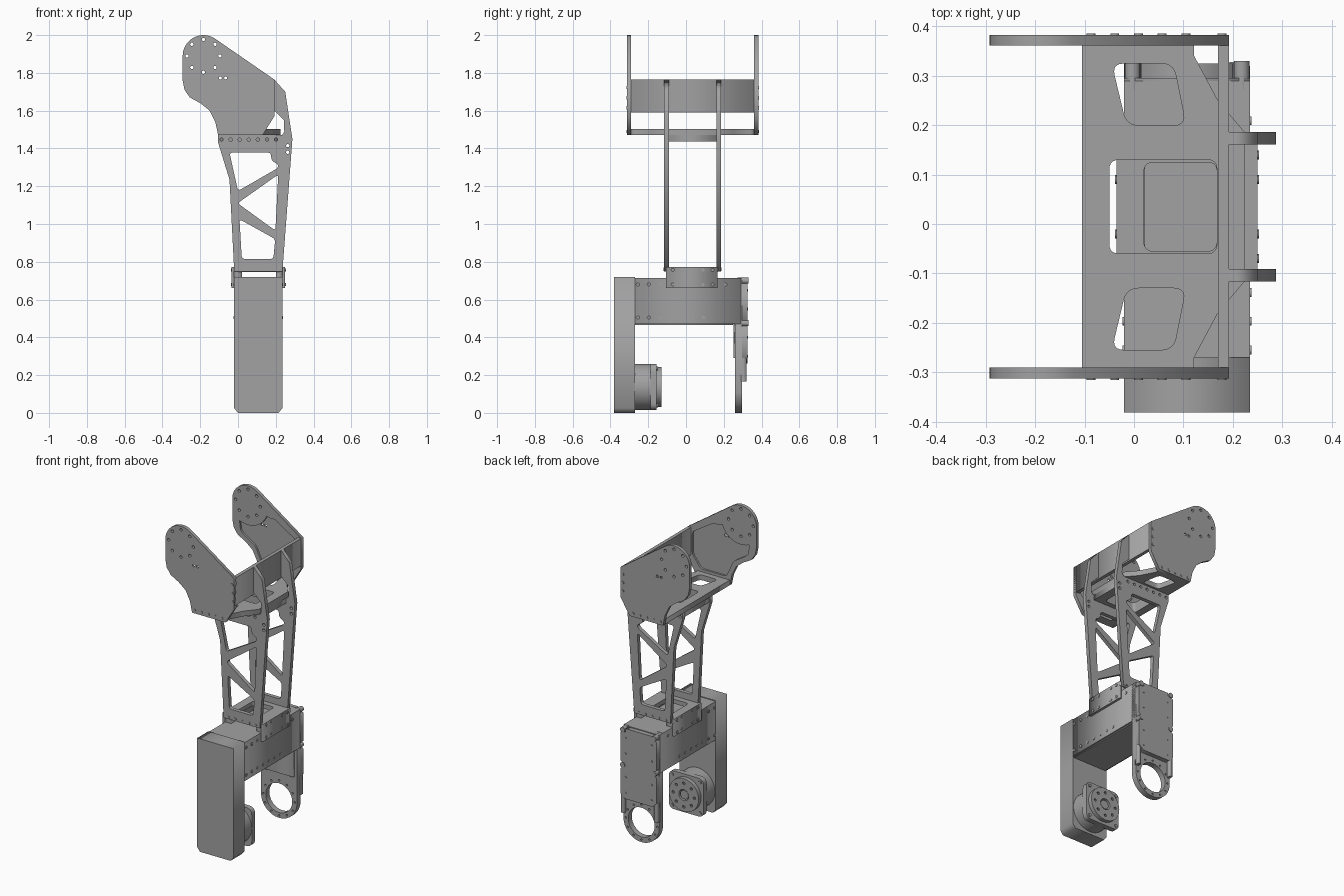
import bpy
from math import sin, cos, pi, radians
from mathutils import Vector, Matrix

old = bpy.data.objects.get("Cube")
if old:
    bpy.data.objects.remove(old, do_unlink=True)

metal = bpy.data.materials.new("machined grey")
metal.use_nodes = True
GREY = (0.36, 0.36, 0.36, 1)
metal.diffuse_color = GREY
metal.node_tree.nodes["Principled BSDF"].inputs["Base Color"].default_value = GREY

# Local plate plane (u, v, normal) to world, for each normal axis
FRAMES = {
    "x": Matrix(((0, 0, 1), (1, 0, 0), (0, 1, 0))),
    "y": Matrix(((1, 0, 0), (0, 0, -1), (0, 1, 0))),
    "z": Matrix.Identity(3),
}


def circle(u, v, r, n=16):
    return [(u + r * cos(2 * pi * i / n), v + r * sin(2 * pi * i / n)) for i in range(n)]


def arc(u, v, r, a, b, n=12):
    angles = [radians(a + (b - a) * i / n) for i in range(n + 1)]
    return [(u + r * cos(t), v + r * sin(t)) for t in angles]


def rect(u0, u1, v0, v1):
    return [(u0, v0), (u1, v0), (u1, v1), (u0, v1)]


def rounded(points, r, n=5):
    out = []
    for i, p in enumerate(points):
        p = Vector(p)
        ends = []
        for q in (Vector(points[i - 1]), Vector(points[(i + 1) % len(points)])):
            d = q - p
            ends.append(p + d.normalized() * min(r, d.length * 0.45))
        for k in range(n + 1):
            t = k / n
            out.append(tuple(ends[0] * (1 - t) ** 2 + p * 2 * t * (1 - t) + ends[1] * t * t))
    return out


def plate(name, axis, low, high, outline, holes=(), smooth=False):
    """Flat outline with holes, extruded along an axis from low to high."""
    curve = bpy.data.curves.new(name, "CURVE")
    curve.dimensions = "2D"
    curve.fill_mode = "BOTH"
    curve.extrude = (high - low) / 2
    for loop in [outline, *holes]:
        spline = curve.splines.new("POLY")
        spline.points.add(len(loop) - 1)
        for point, (u, v) in zip(spline.points, loop):
            point.co = (u, v, 0, 1)
        spline.use_cyclic_u = True
    temp = bpy.data.objects.new(name, curve)
    bpy.context.collection.objects.link(temp)
    bpy.context.view_layer.update()
    mesh = bpy.data.meshes.new_from_object(
        temp.evaluated_get(bpy.context.evaluated_depsgraph_get()))
    bpy.data.objects.remove(temp, do_unlink=True)
    bpy.data.curves.remove(curve)
    mesh.transform(FRAMES[axis].to_4x4())
    shift = Vector((0, 0, 0))
    shift["xyz".index(axis)] = (low + high) / 2
    mesh.transform(Matrix.Translation(shift))
    mesh.materials.clear()
    mesh.materials.append(metal)
    obj = bpy.data.objects.new(name, mesh)
    bpy.context.collection.objects.link(obj)
    if smooth:
        bpy.ops.object.select_all(action="DESELECT")
        obj.select_set(True)
        bpy.context.view_layer.objects.active = obj
        bpy.ops.object.shade_smooth_by_angle(angle=radians(35))
    return obj


def box(name, x, y, z):
    return plate(name, "z", z[0], z[1], rect(*x, *y))


def bolts(name, axis, low, high, spots, r=0.009):
    for u, v in spots:
        plate(name, axis, low, high, circle(u, v, r, 10))


MID = 0.035          # centre plane of the upper frame
X0, X1 = -0.02, 0.235  # width of the lower body
CX = 0.107           # joint axis

# Upper side plates: outer skin plus a thicker rim around an inner pocket
HUB = (-0.183, 1.89)
side = arc(*HUB, 0.11, 55, 180) + [
    (-0.293, 1.76), (-0.283, 1.71), (-0.255, 1.67), (-0.2, 1.64), (-0.15, 1.6),
    (-0.12, 1.54), (-0.105, 1.47), (0.13, 1.47), (0.192, 1.57), (0.192, 1.765)]
pocket = arc(*HUB, 0.14, -20, -115, 10) + rounded([
    (-0.25, 1.73), (-0.225, 1.69), (-0.13, 1.63), (-0.08, 1.52),
    (0.1, 1.52), (0.16, 1.6), (0.16, 1.74), (0.0, 1.84)], 0.02)[6:]
side_holes = [circle(*p, 0.009, 10) for p in circle(*HUB, 0.087, 8)]
side_holes += [circle(u, 1.773, 0.008, 10) for u in (-0.093, -0.066)]
rim_holes = side_holes[:8] + [pocket]
low_row = [(-0.087 + 0.048 * i, 1.49) for i in range(5)]
edge_row = [(0.178, z) for z in (1.615, 1.668, 1.722)]
for tag, s in (("front", -1), ("back", 1)):
    a, b, c = (MID + s * d for d in (0.326, 0.338, 0.348))
    plate(tag + "_side_rim", "y", min(a, b), max(a, b), side, rim_holes)
    plate(tag + "_side_skin", "y", min(b, c), max(b, c), side, side_holes)
    bolts(tag + "_side_bolt", "y", c - 0.003, c + 0.003, low_row + edge_row)

# Back wall and shelf joining the side plates
box("back_wall", (0.17, 0.192), (MID - 0.34, MID + 0.34), (1.59, 1.765))
half = [(-0.105, 0.326), (0.122, 0.326), (0.122, 0.305), (0.17, 0.215), (0.225, 0.15)]
shelf = [(x, MID + d) for x, d in half] + [(x, MID - d) for x, d in reversed(half)]
window = [(-0.015, 0.165), (0.105, 0.165), (0.08, 0.29), (-0.045, 0.29)]
centre_hole = rounded(rect(-0.05, 0.168, MID - 0.095, MID + 0.095), 0.02)
shelf_holes = [rounded([(x, MID + s * d) for x, d in window], 0.025) for s in (-1, 1)]
plate("shelf", "z", 1.47, 1.503, shelf, shelf_holes + [centre_hole])
plate("shelf_frame", "z", 1.437, 1.47,
      rect(-0.1, 0.225, MID - 0.127, MID + 0.127), [centre_hole])

# Truss legs
leg = [(X0, 0.748), (-0.045, 1.235), (-0.105, 1.43), (-0.105, 1.47), (0.235, 1.472),
       (0.245, 1.49), (0.243, 1.55), (0.192, 1.6), (0.192, 1.765), (0.25, 1.70),
       (0.288, 1.45), (X1, 0.748)]
leg_windows = [
    [(-0.045, 1.378), (0.174, 1.378), (0.177, 1.335), (0.214, 1.315), (0.209, 1.295),
     (0.0, 1.175)],
    [(0.213, 1.262), (0.198, 0.965), (-0.002, 1.11)],
    [(0.008, 1.025), (0.197, 0.92), (0.187, 0.815), (0.02, 0.815)]]
leg_holes = [rounded(w, 0.018) for w in leg_windows]
leg_holes += [circle(-0.087 + 0.048 * i, 1.447, 0.009, 10) for i in range(7)]
leg_holes += [circle(0.263, z, 0.009, 10) for z in (1.38, 1.415)]
for tag, s in (("front", -1), ("back", 1)):
    a, b = MID + s * 0.126, MID + s * 0.151
    plate(tag + "_truss_leg", "y", min(a, b), max(a, b), leg, leg_holes)
    bolts(tag + "_truss_bolt", "y", b - 0.003, b + 0.003,
          [(0.013 + 0.048 * i, 0.76) for i in range(5)])

# Saddle bracket over the lower body
plate("saddle_top", "z", 0.745, 0.773, rect(-0.035, 0.25, -0.1, 0.17),
      [rounded(rect(0.02, 0.168, -0.055, 0.125), 0.02)])
for tag, x in (("left", (X1, 0.25)), ("right", (-0.035, X0))):
    box(tag + "_saddle_cheek", x, (-0.105, 0.167), (0.662, 0.773))
for x in ((X0, 0.022), (0.2, X1)):
    box("saddle_foot", x, (-0.1, 0.165), (0.715, 0.748))

# Lower body: front column and cross beam
plate("front_column", "y", -0.382, -0.27,
      [(X0 + 0.02, 0), (X1 - 0.02, 0), (X1, 0.025), (X1, 0.72), (X0, 0.72), (X0, 0.025)])
box("cross_beam", (X0, X1), (-0.27, 0.29), (0.47, 0.715))
box("beam_lower_lip", (X0 + 0.01, X1 - 0.01), (-0.3, 0.25), (0.464, 0.47))
for x in (X0, X1):
    bolts("beam_bolt", "x", x - 0.003, x + 0.003,
          [(-0.255 + 0.058 * i, z) for i in range(9) for z in (0.505, 0.68) if i < 7 or z > 0.6])
for x in (-0.035, 0.25):
    bolts("cheek_bolt", "x", x - 0.003, x + 0.003,
          [(y, z) for z in (0.68, 0.757) for y in (-0.07, -0.02, 0.09, 0.14)])

# Rear arm with bearing ring
RING = (CX, 0.127)
arm = [(X0, 0.715), (X0, 0.2)] + arc(*RING, 0.127, 190, 350, 28) + [(X1, 0.2), (X1, 0.715)]
ring_holes = [circle(*p, 0.006, 8) for p in circle(*RING, 0.111, 12)]
plate("rear_arm", "y", 0.26, 0.296, arm, [circle(*RING, 0.093, 48)] + ring_holes)
box("arm_inner_web", (X0 + 0.02, X1 - 0.02), (0.252, 0.26), (0.29, 0.47))

# Rear cover, side rails and corner standoffs
cover = [(0.015, 0.71), (0.015, 0.69), (X0, 0.68), (X0, 0.5), (-0.008, 0.49), (-0.008, 0.46),
         (X0, 0.45), (X0, 0.29), (0.01, 0.262)]
cover += [(2 * CX - x, z) for x, z in reversed(cover)]
plate("rear_cover", "y", 0.296, 0.325, cover)
for x in ((X0, 0.0), (0.215, X1)):
    box("rear_rail", x, (0.29, 0.32), (0.165, 0.29))
for x in (-0.003, 0.218):
    for z in (0.7, 0.475):
        plate("standoff", "y", 0.272, 0.33, circle(x, z, 0.016), smooth=True)
bolts("cover_bolt", "y", 0.322, 0.328,
      [(x, z) for x in (0.015, 0.2) for z in (0.3, 0.4, 0.55, 0.65)], 0.007)

# Motor on the front column
AXIS = (CX, 0.137)
plate("motor_body", "y", -0.27, -0.185, circle(*AXIS, 0.122, 48), smooth=True)
plate("motor_flange", "y", -0.188, -0.155,
      rounded(rect(CX - 0.122, CX + 0.122, 0.015, 0.259), 0.04))
plate("motor_output", "y", -0.155, -0.13, circle(*AXIS, 0.105, 48),
      [circle(*p, 0.009, 10) for p in circle(*AXIS, 0.075, 8)]
      + [circle(*AXIS, 0.035, 24)], smooth=True)
plate("motor_hub", "y", -0.155, -0.136, circle(*AXIS, 0.028, 24), smooth=True)
bolts("flange_bolt", "y", -0.157, -0.149,
      [(CX + sx * 0.098, 0.137 + sz * 0.098) for sx in (-1, 1) for sz in (-1, 1)], 0.01)
